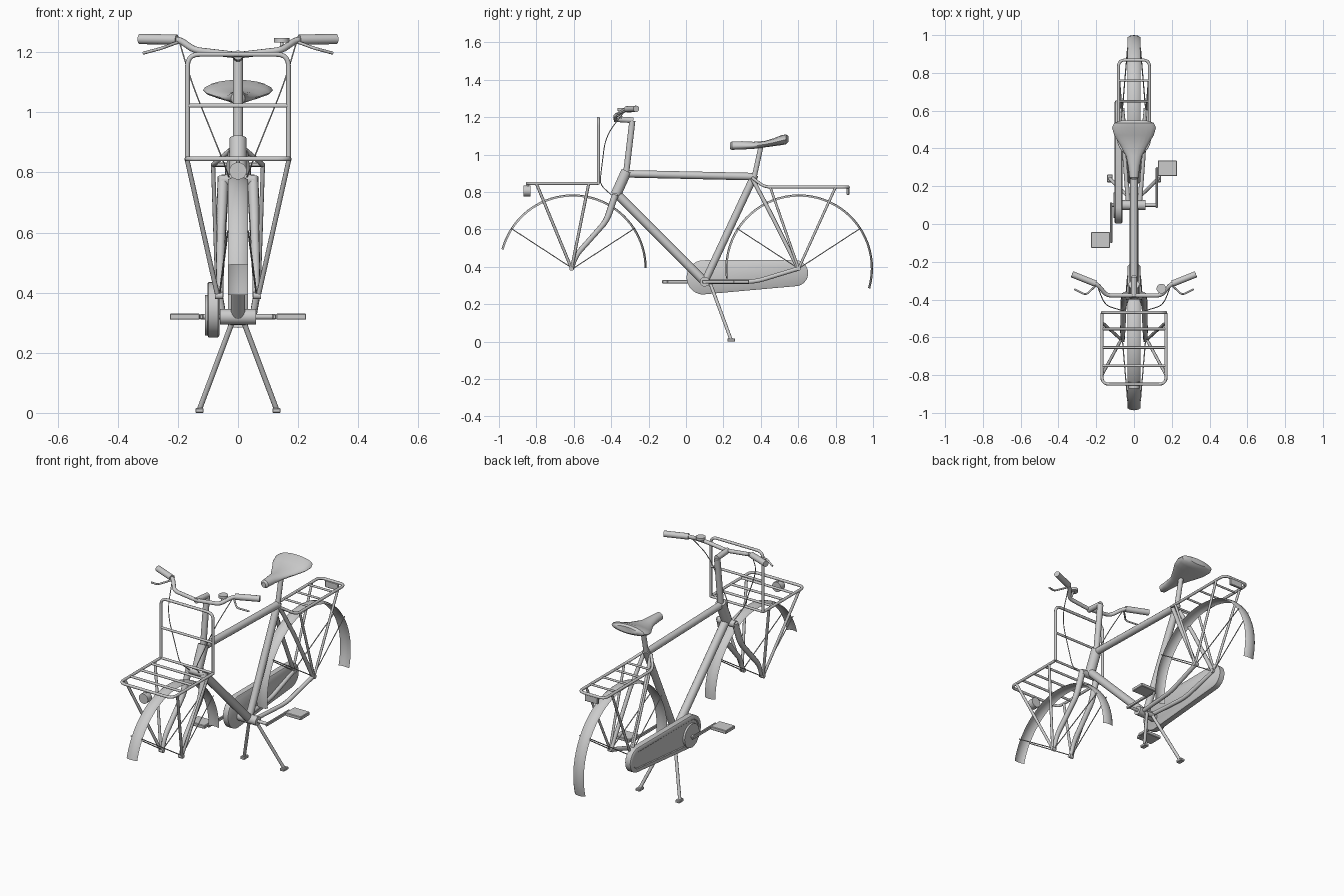
import bpy, bmesh, math
from mathutils import Vector

if "Cube" in bpy.data.objects:
    bpy.data.objects.remove(bpy.data.objects["Cube"])

def smooth(ob, angle=35):
    bpy.ops.object.select_all(action='DESELECT')
    ob.select_set(True)
    bpy.context.view_layer.objects.active = ob
    bpy.ops.object.shade_smooth_by_angle(angle=math.radians(angle))

def from_bmesh(name, bm):
    bmesh.ops.recalc_face_normals(bm, faces=bm.faces)
    me = bpy.data.meshes.new(name)
    bm.to_mesh(me)
    bm.free()
    ob = bpy.data.objects.new(name, me)
    bpy.context.collection.objects.link(ob)
    smooth(ob)
    return ob

def rounded(points, r, closed=False, steps=5):
    """Replace inner corners of a path by small arcs."""
    pts = [Vector(p) for p in points]
    out, n = [], len(pts)
    for i, p in enumerate(pts):
        if not closed and i in (0, n - 1):
            out.append(p)
            continue
        a, b = pts[i - 1] - p, pts[(i + 1) % n] - p
        d = min(r, a.length * .45, b.length * .45)
        s, e = p + a.normalized() * d, p + b.normalized() * d
        for k in range(steps + 1):
            t = k / steps
            out.append(s * (1 - t) ** 2 + p * 2 * t * (1 - t) + e * t * t)
    return out

def tube(name, points, r, bend=0, closed=False, r_end=None, res=3):
    pts = rounded(points, bend, closed) if bend else [Vector(p) for p in points]
    cu = bpy.data.curves.new(name, 'CURVE')
    cu.dimensions = '3D'
    cu.bevel_depth, cu.bevel_resolution, cu.use_fill_caps = r, res, True
    sp = cu.splines.new('POLY')
    sp.points.add(len(pts) - 1)
    for i, p in enumerate(pts):
        sp.points[i].co = (*p, 1)
        if r_end:
            sp.points[i].radius = 1 + (r_end / r - 1) * i / (len(pts) - 1)
    sp.use_cyclic_u = closed
    ob = bpy.data.objects.new(name, cu)
    bpy.context.collection.objects.link(ob)
    bpy.ops.object.select_all(action='DESELECT')
    ob.select_set(True)
    bpy.context.view_layer.objects.active = ob
    bpy.ops.object.convert(target='MESH')
    ob = bpy.context.object
    smooth(ob, 45)
    return ob

def pair(name, points, r, **kw):
    for side, s in (("left", -1), ("right", 1)):
        tube(f"{name}_{side}", [(s * x, y, z) for x, y, z in points], r, **kw)

def box(name, c, size, bevel=.003):
    bm = bmesh.new()
    bmesh.ops.create_cube(bm, size=1)
    for v in bm.verts:
        v.co = Vector([v.co[i] * size[i] + c[i] for i in range(3)])
    bmesh.ops.bevel(bm, geom=bm.edges[:], offset=bevel, segments=1, affect='EDGES')
    return from_bmesh(name, bm)

def loft(name, rings):
    bm = bmesh.new()
    vs = [[bm.verts.new(p) for p in ring] for ring in rings]
    n = len(vs[0])
    for a, b in zip(vs, vs[1:]):
        for i in range(n):
            bm.faces.new((a[i], a[(i + 1) % n], b[(i + 1) % n], b[i]))
    bm.faces.new(vs[0])
    bm.faces.new(vs[-1])
    return from_bmesh(name, bm)

# Frame
tube("head_tube", [(0, -.375, .785), (0, -.318, .912)], .029, res=5)
tube("top_tube", [(0, -.33, .897), (0, .355, .882)], .02, res=4)
tube("down_tube", [(0, -.37, .79), (0, .10, .32)], .023, res=4)
tube("seat_tube", [(0, .10, .32), (0, .368, .892)], .02, res=4)
tube("seat_post", [(0, .365, .88), (0, .402, 1.05)], .014)
tube("bottom_bracket", [(-.06, .10, .32), (.06, .10, .32)], .026, res=5)
pair("seat_stay", [(.022, .355, .87), (.045, .45, .69), (.062, .60, .39)], .011, bend=.03)
pair("chain_stay", [(.03, .10, .32), (.05, .37, .32), (.062, .60, .39)], .012, bend=.05)

# Fork
tube("fork_crown", [(-.055, -.38, .775), (.055, -.38, .775)], .02)
pair("fork_leg", [(.05, -.378, .785), (.055, -.425, .645), (.06, -.585, .465), (.06, -.612, .385)],
     .018, bend=.04, r_end=.011)

# Mudguards: thin crowned strips
def mudguard(name, cy, a0, a1):
    bm = bmesh.new()
    rows, prof = 40, [(-.034, -.012), (-.024, -.004), (0, 0), (.024, -.004), (.034, -.012)]
    prev = None
    for i in range(rows + 1):
        a = math.radians(a0 + (a1 - a0) * i / rows)
        row = [bm.verts.new((x, cy + (.395 + d) * math.cos(a), .392 + (.395 + d) * math.sin(a)))
               for x, d in prof]
        if prev:
            for j in range(4):
                bm.faces.new((prev[j], prev[j + 1], row[j + 1], row[j]))
        prev = row
    return from_bmesh(name, bm)

mudguard("front_mudguard", -.605, 0, 165)
mudguard("rear_mudguard", .605, -16, 188)
for name, cy in (("front", -.605), ("rear", .602)):
    for k, s in (("fore", -1), ("aft", 1)):
        pair(f"{name}_mudguard_stay_{k}", [(.062, cy, .39), (.034, cy + s * .33, .605)], .003, res=1)

# Front rack: platform, upright hoop, slats and stays
tube("front_rack_platform", [(-.17, -.47, .845), (-.17, -.848, .845), (.17, -.848, .845),
     (.17, -.47, .845)], .008, bend=.04, closed=False)
tube("front_rack_hoop", [(-.168, -.468, .845), (-.168, -.468, 1.193), (.168, -.468, 1.193),
     (.168, -.468, .845)], .008, bend=.04)
for n, (y, z) in enumerate([(-.468, .845), (-.468, 1.022), (-.556, .845), (-.654, .845), (-.75, .845)]):
    tube(f"front_rack_bar_{n}", [(-.168, y, z), (.168, y, z)], .007)
for k, y in (("fore", -.80), ("aft", -.52)):
    pair(f"front_rack_stay_{k}", [(.068, -.612, .39), (.17, y, .845)], .008)
tube("front_lamp", [(0, -.87, .805), (0, -.832, .805)], .029, res=6)
tube("front_lamp_bracket", [(0, -.845, .805), (0, -.845, .845)], .007)

# Rear rack
tube("rear_rack_frame", [(-.025, .355, .875), (-.082, .42, .826), (-.082, .868, .826),
     (.082, .868, .826), (.082, .42, .826), (.025, .355, .875)], .008, bend=.035)
for n, y in enumerate((.43, .54, .65, .76)):
    tube(f"rear_rack_bar_{n}", [(-.082, y, .826), (.082, y, .826)], .006)
for k, y in (("fore", .45), ("aft", .80)):
    pair(f"rear_rack_stay_{k}", [(.068, .602, .39), (.083, y, .826)], .007)
box("rear_lamp", (0, .866, .803), (.085, .014, .04))

# Axle ends
for n, y in (("front", -.612), ("rear", .602)):
    pair(f"{n}_axle_nut", [(.05, y, .39), (.076, y, .39)], .012)

# Saddle: lens sections of y, half width, top, edge and bottom heights
secs = [(.235, .012, 1.062, 1.046, 1.03), (.245, .024, 1.07, 1.045, 1.025),
        (.30, .03, 1.071, 1.045, 1.027), (.36, .042, 1.068, 1.046, 1.03),
        (.42, .075, 1.072, 1.054, 1.038), (.47, .105, 1.087, 1.064, 1.045),
        (.51, .116, 1.103, 1.074, 1.05), (.535, .105, 1.108, 1.08, 1.055),
        (.547, .07, 1.10, 1.083, 1.066)]
rings = []
for y, w, zt, ze, zb in secs:
    ring = []
    for i in range(20):
        a = math.tau * i / 20
        s = math.sin(a)
        ring.append((w * math.cos(a), y, ze + s * ((zt - ze) if s > 0 else (ze - zb))))
    rings.append(ring)
loft("saddle", rings)

# Stem and handlebar
tube("stem", [(0, -.32, .90), (0, -.287, 1.18)], .017)
tube("stem_extension", [(0, -.282, 1.183), (0, -.385, 1.19)], .016)
tube("handlebar", [(-.32, -.268, 1.243), (-.195, -.318, 1.242), (-.145, -.378, 1.207), (0, -.378, 1.19),
     (.145, -.378, 1.207), (.195, -.318, 1.242), (.32, -.268, 1.243)], .011, bend=.025)
pair("grip", [(.203, -.316, 1.242), (.328, -.266, 1.244)], .017, res=4)
pair("brake_lever", [(.195, -.32, 1.235), (.255, -.375, 1.213), (.315, -.345, 1.197)], .005, bend=.015)
tube("bell", [(.145, -.342, 1.233), (.145, -.342, 1.248)], .026, res=5)
tube("bell_post", [(.145, -.36, 1.21), (.145, -.342, 1.236)], .006)
pair("brake_cable", [(.195, -.325, 1.235), (.155, -.43, 1.10), (.05, -.462, .84), (.03, -.40, .785)],
     .0025, bend=.12, res=1)

# Chain case: hull of two circles, with a raised inner panel
def case_ring(x, inset):
    ring = []
    for cy, cz, r, a0, a1 in ((.095, .343, .092, 95, 265), (.583, .366, .07, -85, 90)):
        for i in range(17):
            a = math.radians(a0 + (a1 - a0) * i / 16)
            ring.append((x, cy + (r - inset) * math.cos(a), cz + (r - inset) * math.sin(a)))
    return ring

loft("chain_case", [case_ring(-.062, .006), case_ring(-.066, 0), case_ring(-.098, 0),
                    case_ring(-.102, .006), case_ring(-.102, .022), case_ring(-.098, .026)])
tube("chain_case_disc", [(-.095, .10, .325), (-.109, .10, .325)], .068, res=8)

# Cranks and pedals
tube("crank_axle", [(-.125, .10, .32), (.125, .10, .32)], .009)
for side, s, d in (("left", -1, -1), ("right", 1, 1)):
    box(f"crank_{side}", (s * .121, .10 + d * .093, .32), (.012, .215, .018))
    box(f"pedal_{side}", (s * .177, .105 + d * .19, .32), (.1, .084, .02))
    tube(f"pedal_axle_{side}", [(s * .118, .10 + d * .19, .32), (s * .15, .10 + d * .19, .32)], .007)

# Two-legged stand
tube("stand_pivot", [(-.025, .13, .305), (.025, .13, .305)], .013)
pair("stand_leg", [(.016, .13, .31), (.128, .24, .012)], .009)
for side, s in (("left", -1), ("right", 1)):
    box(f"stand_foot_{side}", (s * .128, .242, .008), (.028, .042, .016))
